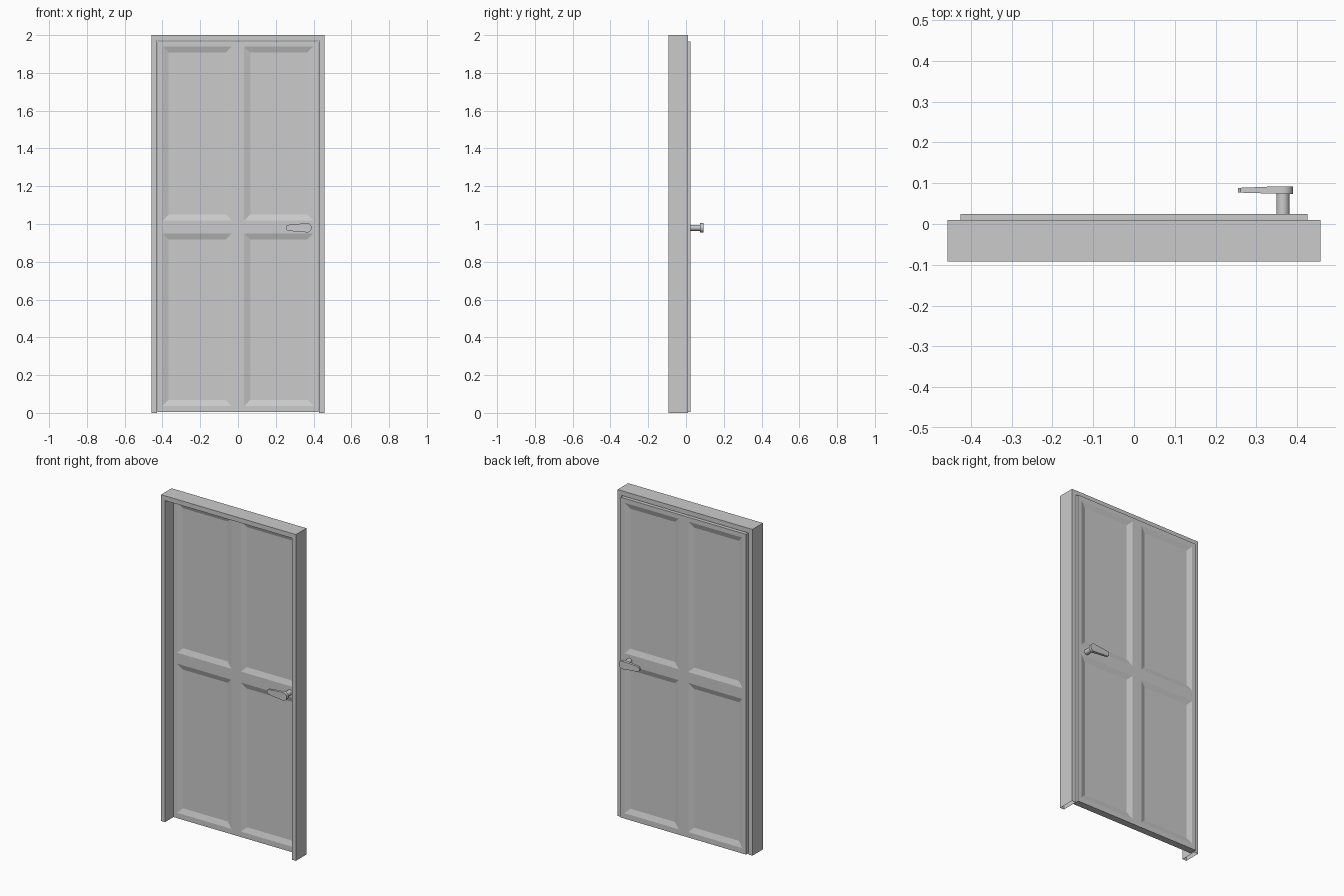
import bpy, bmesh, math
from mathutils import Vector

if "Cube" in bpy.data.objects:
    bpy.data.objects.remove(bpy.data.objects["Cube"])


def finish(bm, name, smooth=False):
    bmesh.ops.recalc_face_normals(bm, faces=bm.faces[:])
    me = bpy.data.meshes.new(name)
    bm.to_mesh(me)
    bm.free()
    ob = bpy.data.objects.new(name, me)
    bpy.context.collection.objects.link(ob)
    if smooth:
        bpy.context.view_layer.objects.active = ob
        ob.select_set(True)
        bpy.ops.object.shade_smooth_by_angle(angle=math.radians(35))
        ob.select_set(False)
    return ob


def extrude_faces(bm, faces, depth):
    ret = bmesh.ops.extrude_face_region(bm, geom=faces, use_keep_orig=True)
    verts = [g for g in ret["geom"] if isinstance(g, bmesh.types.BMVert)]
    bmesh.ops.translate(bm, verts=verts, vec=(0, depth, 0))


# Frame: upside-down U, open at the foot of each jamb
bm = bmesh.new()
outline = [(-.457, 0), (-.457, 2), (.457, 2), (.457, 0),
           (.43, 0), (.43, 1.971), (-.43, 1.971), (-.43, 0)]
face = bm.faces.new([bm.verts.new((x, -.0925, z)) for x, z in outline])
extrude_faces(bm, [face], .1025)
bmesh.ops.recalc_face_normals(bm, faces=bm.faces[:])
feet = [f for f in bm.faces if all(v.co.z < .001 for v in f.verts)]
bmesh.ops.delete(bm, geom=feet, context='FACES_ONLY')
finish(bm, "door_frame")

# Leaf: slab with four recessed panels on each side
FRONT, BACK = -.018, .025
xs = [-.425, -.4, -.033, .033, .4, .425]
zs = [.004, .037, .951, 1.018, 1.94, 1.967]
bm = bmesh.new()
grid = [[bm.verts.new((x, FRONT, z)) for x in xs] for z in zs]
faces = [bm.faces.new((grid[j][i], grid[j][i + 1], grid[j + 1][i + 1], grid[j + 1][i]))
         for j in range(5) for i in range(5)]
extrude_faces(bm, faces, BACK - FRONT)
bmesh.ops.recalc_face_normals(bm, faces=bm.faces[:])
panels = [f for f in bm.faces if abs(f.normal.y) > .9 and f.calc_area() > .2]
bmesh.ops.inset_individual(bm, faces=panels, thickness=.032, depth=-.011,
                           use_even_offset=True)
finish(bm, "door_leaf")


# Handles: round stem plus tapered lever, mirrored to both sides
HX, HZ = .365, .98


def handle(name, y0, side):
    bm = bmesh.new()
    ret = bmesh.ops.create_cone(bm, cap_ends=True, segments=24, radius1=.016,
                                radius2=.016, depth=.056)
    for v in ret["verts"]:
        x, y, z = v.co
        v.co = Vector((HX + x, y0 + side * (.026 + z), HZ + y))
    finish(bm, name + "_stem", True)

    r, tip = .025, .0145
    pts = [(HX + r * math.cos(a), HZ + r * math.sin(a))
           for a in [math.radians(-110 + 220 * i / 18) for i in range(19)]]
    pts += [(.275, HZ + .017), (.261, HZ + tip), (.255, HZ + .008),
            (.255, HZ - .008), (.261, HZ - tip), (.275, HZ - .017)]
    bm = bmesh.new()
    inner, outer = [], []
    for x, z in pts:
        t = min(1, max(0, (.355 - x) / .1))     # thinner toward the tip
        inner.append(bm.verts.new((x, y0 + side * (.049 + .003 * t), z)))
        outer.append(bm.verts.new((x, y0 + side * (.0675 - .004 * t), z)))
    n = len(pts)
    for i in range(n):
        j = (i + 1) % n
        bm.faces.new((inner[i], inner[j], outer[j], outer[i]))
    caps = [bm.faces.new(inner), bm.faces.new(outer)]
    bmesh.ops.triangulate(bm, faces=caps)
    finish(bm, name + "_lever", True)


handle("back_handle", BACK, 1)
handle("front_handle", FRONT, -1)
